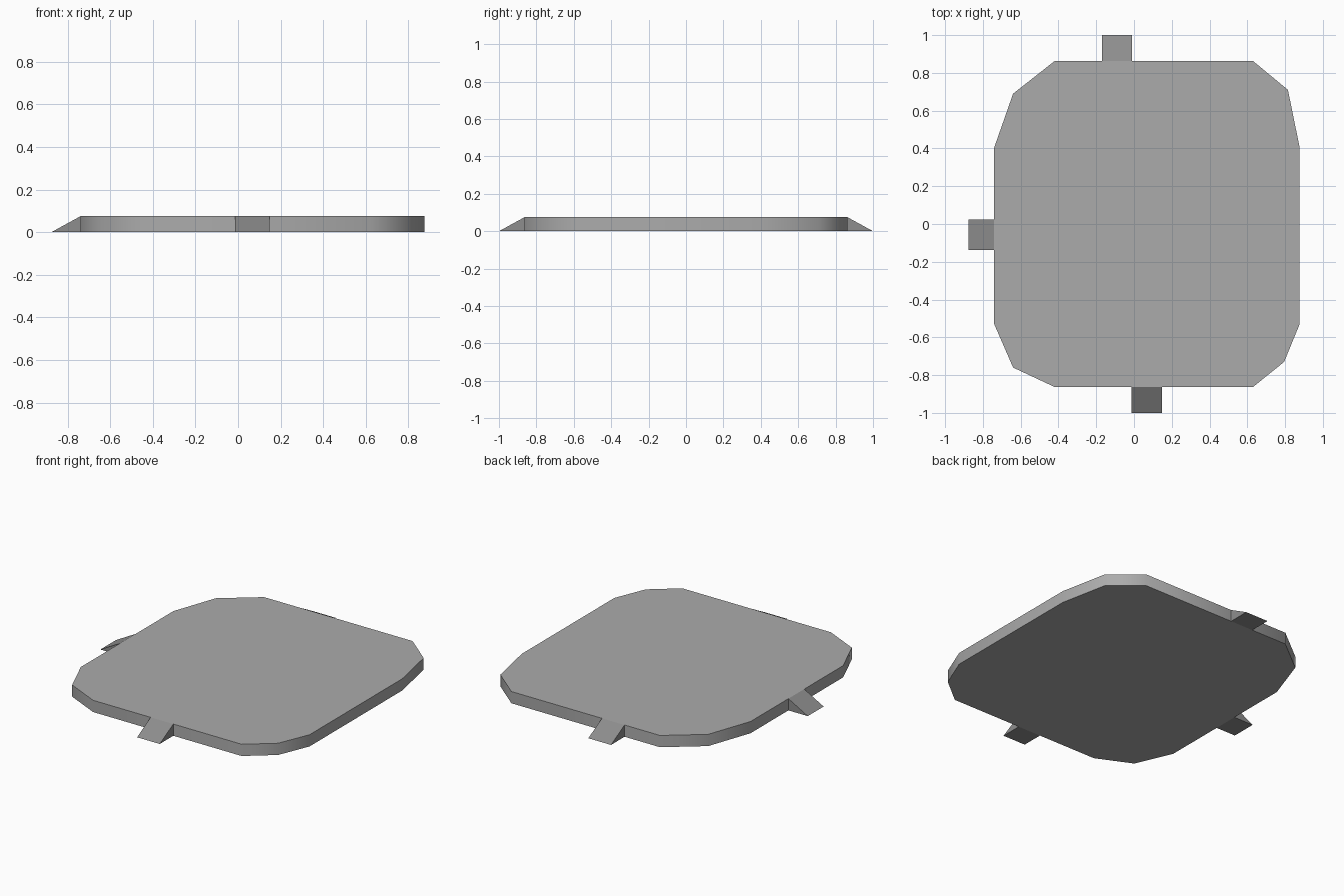
import bpy, bmesh, math

if "Cube" in bpy.data.objects:
    bpy.data.objects.remove(bpy.data.objects["Cube"])

HEIGHT = 0.075


def grey(name, value):
    """Plain grey material."""
    mat = bpy.data.materials.new(name)
    mat.diffuse_color = (value, value, value, 1)
    mat.use_nodes = True
    mat.node_tree.nodes["Principled BSDF"].inputs["Base Color"].default_value = mat.diffuse_color
    return mat


def extruded(name, profile, vector, mat):
    """Closed solid made by extruding a planar profile along a vector."""
    bm = bmesh.new()
    face = bm.faces.new([bm.verts.new(p) for p in profile])
    geom = bmesh.ops.extrude_face_region(bm, geom=[face], use_keep_orig=True)["geom"]
    bmesh.ops.translate(bm, vec=vector,
                        verts=[g for g in geom if isinstance(g, bmesh.types.BMVert)])
    bmesh.ops.recalc_face_normals(bm, faces=bm.faces)
    mesh = bpy.data.meshes.new(name)
    bm.to_mesh(mesh)
    bm.free()
    mesh.materials.append(mat)
    obj = bpy.data.objects.new(name, mesh)
    bpy.context.collection.objects.link(obj)
    return obj


mid_grey = grey("platform_grey", 0.41)
dark_grey = grey("ramp_grey", 0.27)

# Platform slab with cut corners, rounded by shading around the rim
outline = [(-0.42, 0.863), (-0.64, 0.69), (-0.74, 0.405), (-0.74, -0.53),
           (-0.64, -0.76), (-0.42, -0.863), (0.63, -0.863), (0.795, -0.73),
           (0.877, -0.53), (0.877, 0.405), (0.815, 0.71), (0.63, 0.863)]
platform = extruded("platform", [(x, y, 0) for x, y in outline], (0, 0, HEIGHT), mid_grey)
bpy.context.view_layer.objects.active = platform
platform.select_set(True)
bpy.ops.object.shade_smooth_by_angle(angle=math.radians(60))

# Wedge ramps: local +x points outwards, origin at the platform edge
ramps = [("front_ramp", (0.067, -0.863), -90),
         ("back_ramp", (-0.09, 0.863), 90),
         ("left_ramp", (-0.74, -0.057), 180)]
for name, (x, y), turn in ramps:
    ramp = extruded(name, [(0, -0.08, 0), (0.137, -0.08, 0), (0, -0.08, HEIGHT)],
                    (0, 0.16, 0), dark_grey)
    ramp.location = (x, y, 0)
    ramp.rotation_euler.z = math.radians(turn)
